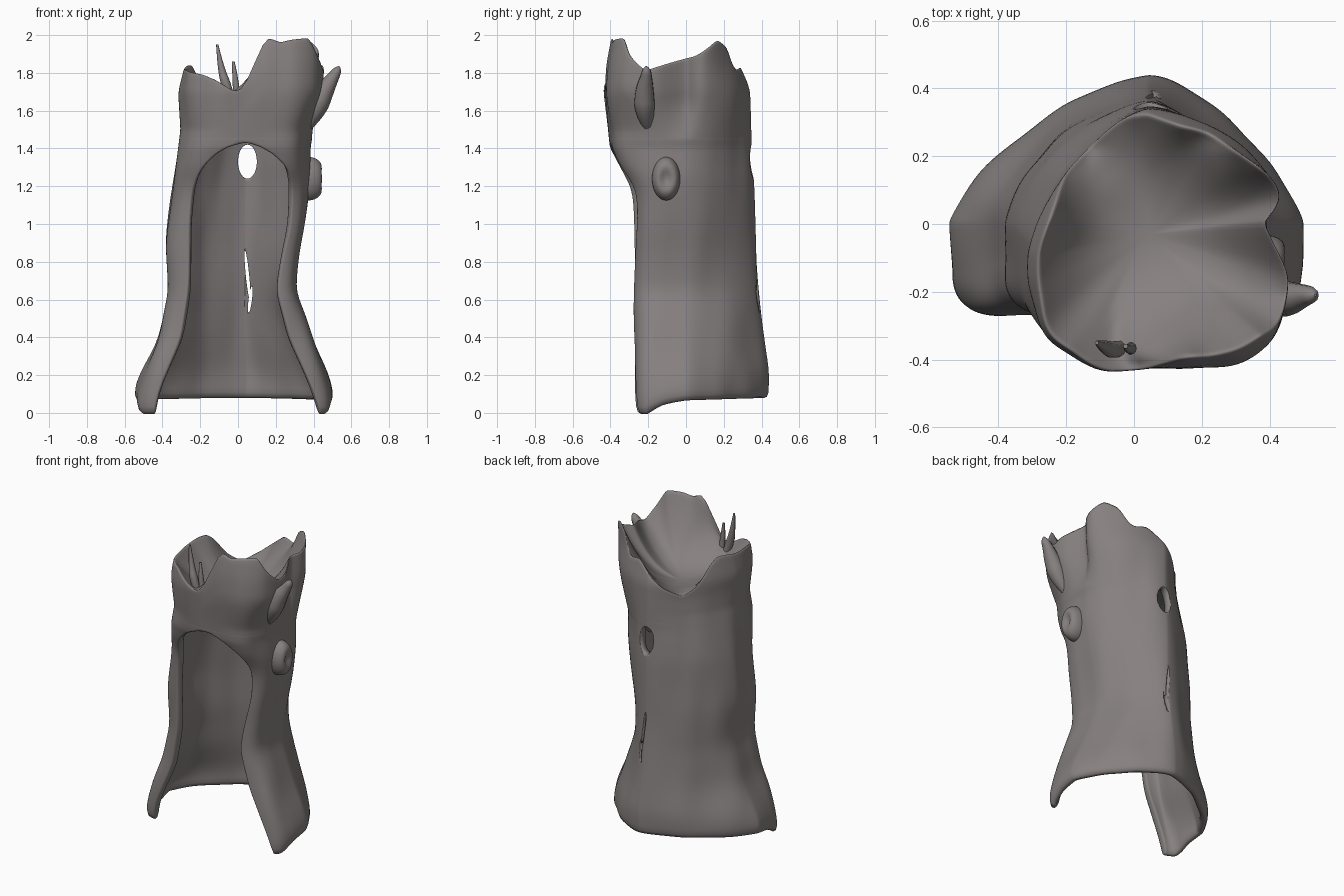
import bpy, bmesh, math
from mathutils import Vector, noise

if "Cube" in bpy.data.objects:
    bpy.data.objects.remove(bpy.data.objects["Cube"])

bark = bpy.data.materials.new("bark")
bark.diffuse_color = (0.24, 0.215, 0.215, 1)
bark.use_nodes = True
bark.node_tree.nodes["Principled BSDF"].inputs["Base Color"].default_value = bark.diffuse_color
XC = 0.04                                   # centre line of the arch


def lerp(table, v):
    if v <= table[0][0]:
        return table[0][1]
    for (a, p), (b, q) in zip(table, table[1:]):
        if v <= b:
            return p + (q - p) * (v - a) / (b - a)
    return table[-1][1]


# silhouettes against height
LEFT = [(0, -.54), (.1, -.545), (.25, -.49), (.4, -.42), (.65, -.365), (.9, -.385), (1.2, -.345), (1.5, -.305), (1.7, -.315), (1.85, -.28)]
RIGHT = [(0, .495), (.1, .5), (.25, .455), (.4, .395), (.65, .305), (.85, .325), (1, .355), (1.25, .385), (1.4, .385), (1.55, .42), (1.7, .46), (2, .47)]
BACK = [(0, .435), (.2, .44), (.5, .4), (.8, .375), (1.2, .36), (1.4, .345), (1.7, .34), (1.85, .3)]
FRONT = [(0, .275), (.2, .28), (1.1, .285), (1.2, .305), (1.3, .36), (1.4, .4), (1.7, .435), (1.85, .425), (2, .39)]
# edges of the arched opening against height
OPEN_L = [(0, -.44), (.1, -.42), (.4, -.30), (.65, -.26), (1, -.25), (1.2, -.23), (1.3, -.185), (1.37, -.11), (1.41, -.04), (1.43, XC)]
OPEN_R = [(0, .44), (.1, .41), (.4, .27), (.65, .2), (.85, .24), (1, .28), (1.2, .29), (1.3, .255), (1.37, .18), (1.41, .11), (1.43, XC)]
# broken rim height against azimuth
RIM = [(-180, 1.85), (-165, 1.83), (-145, 1.82), (-125, 1.8), (-113, 1.77), (-97, 1.7), (-89, 1.73), (-82, 1.92), (-73, 2.03),
       (-65, 1.97), (-55, 1.99), (-42, 2.0), (-33, 1.9), (-22, 1.82), (-5, 1.87), (12, 1.9), (30, 1.99), (43, 1.95), (55, 1.82),
       (72, 1.84), (85, 1.78), (105, 1.68), (125, 1.62), (142, 1.68), (160, 1.81), (170, 1.85), (180, 1.85)]


def azimuth(x, y):
    return math.degrees(math.atan2(y + .03, x - XC))


def section(u, z):
    """Outline point at height z; u runs 0..4: front left, back left, back right, front right."""
    left = u <= 2
    side = XC - lerp(LEFT, z) if left else lerp(RIGHT, z) - XC
    v = u if left else 4 - u
    if v < 1:                               # flaps that close into the front wall
        n = lerp([(0, 7), (.5, 5), (1.2, 4), (1.5, 2.8), (1.7, 2.8 if left else 3.6)], z)
        gap = XC - lerp(OPEN_L, z) if left else lerp(OPEN_R, z) - XC
        end = math.acos(min(1, max(0, gap / side) ** (n / 2)))
        a = end * (1 - v)
        depth = -lerp(FRONT, z)
    else:
        n = lerp([(0, 1.45), (.8, 1.68), (1.5, 1.75)] if left else [(0, 1.45), (.8, 1.42), (1.3, 1.5), (1.6, 1.75)], z)
        a = (v - 1) * math.pi / 2
        depth = lerp(BACK, z)
    c = max(0, math.cos(a)) ** (2 / n)
    y = depth * max(0, math.sin(a)) ** (2 / n)
    if left:                                # left side of the crown sits further forward
        y -= lerp([(0, .0), (1.2, .02), (1.6, .1)], z) * c * (max(0, 1 + y / .43) if y < 0 else 1)
    x = XC + (-side if left else side) * c
    # hollow beside the broken branch
    az = azimuth(x, y)
    dent = 1 - .2 * math.exp(-((az - 2) / 11) ** 2) * lerp([(1.45, 0), (1.65, 1)], z)
    return Vector((XC + (x - XC) * dent, y * dent, z))


def trunk_point(u, z, scale=1):
    p = section(u, z)
    if z > 1.5:
        top = lerp(RIM, azimuth(p.x, p.y))
        p = section(u, 1.5 + (z - 1.5) / .5 * (top - 1.5))
    base = lerp([(-.22, -.01), (-.08, .06), (.4, .075)], p.y)
    p.z += base * max(0, 1 - z / .3)
    k = scale * (1 + .035 * noise.noise(Vector((p.x * 7, p.y * 7, p.z * 2.2))))
    return Vector((XC + (p.x - XC) * k, p.y * k, p.z))


def add_mesh(name, bm):
    me = bpy.data.meshes.new(name)
    bm.to_mesh(me)
    bm.free()
    me.shade_smooth()
    me.materials.append(bark)
    ob = bpy.data.objects.new(name, me)
    bpy.context.collection.objects.link(ob)
    return ob


def grid(name, rows):
    bm = bmesh.new()
    vs = [[bm.verts.new(p) for p in row] for row in rows]
    for a, b in zip(vs, vs[1:]):
        for i in range(len(a) - 1):
            bm.faces.new((a[i], a[i + 1], b[i + 1], b[i]))
    bmesh.ops.remove_doubles(bm, verts=bm.verts, dist=.0005)
    return add_mesh(name, bm)


def subdivide(ob):
    m = ob.modifiers.new("round", "SUBSURF")
    m.levels = m.render_levels = 1


us = [i / 22 for i in range(89)]

# hollow trunk with the arch; its top tucks inside the crown
zs = [i * .08 for i in range(15)] + [1.18, 1.23, 1.27, 1.31, 1.34, 1.37, 1.39, 1.41, 1.422, 1.43, 1.445, 1.46]
rows = [[trunk_point(u, z) for u in us] for z in zs]
rows += [[trunk_point(u, 1.47, s) + Vector((0, 0, dz)) for u in us] for s, dz in ((.985, .015), (.95, .03))]
trunk = grid("hollow_trunk", rows)
solid = trunk.modifiers.new("wall", "SOLIDIFY")
solid.thickness = .05
# thickness goes to the inside whichever way the faces point
f = min(trunk.data.polygons, key=lambda q: (q.center - Vector((0, .36, 1))).length)
solid.offset = -1 if f.normal.y > 0 else 1
subdivide(trunk)

# jagged crown: outer wall up to the rim, then a smooth bowl down to its middle
rows = [[trunk_point(u, z) for u in us] for z in [1.455, 1.475, 1.5] + [1.5 + i / 18 for i in range(1, 10)]]
rim = rows[-1]
heights = [p.z for p in rim]
for s in (.965, .92, .86, .78, .68, .56, .42, .26, .12, 0):
    w = int(12 * (1 - s)) + 1               # rim jaggedness fades towards the middle
    row = []
    for i, p in enumerate(rim):
        h = sum(heights[(i + j) % 88] for j in range(-w, w + 1)) / (2 * w + 1) if s < .95 else p.z
        row.append(Vector((XC + (p.x - XC) * s, p.y * s - .03 * (1 - s), 1.59 + (h - 1.59) * s ** 2.4)))
    rows.append(row)
subdivide(grid("jagged_crown", rows))

# ceiling of the hollow
grid("hollow_ceiling", [[Vector((XC + (p.x - XC) * s, p.y * s, z)) for p in (section(u, 1.45) for u in us)]
                        for s, z in ((.92, 1.44), (.8, 1.47), (.6, 1.49), (.3, 1.5), (0, 1.5))])


# knot hole and crack through the back
def cutter(name, loc, size, tilt=0):
    bm = bmesh.new()
    bmesh.ops.create_cone(bm, cap_ends=True, segments=28, radius1=1, radius2=1, depth=2)
    ob = add_mesh(name, bm)
    for v in ob.data.vertices:              # lay along y
        x, y, z = v.co
        v.co = (x * size[0], -z * .16, y * size[1])
    ob.location = loc
    ob.rotation_euler.y = tilt
    ob.hide_render = True
    ob.display_type = 'WIRE'
    ob.hide_set(True)
    cut = trunk.modifiers.new(name, "BOOLEAN")
    cut.operation = 'DIFFERENCE'
    cut.object = ob


cutter("knot_hole_cutter", (.05, .34, 1.33), (.05, .09))
cutter("crack_cutter_upper", (.05, .37, .73), (.009, .13), -.1)
cutter("crack_cutter_lower", (.065, .37, .6), (.009, .07), .12)


# splinters and broken branch: tapered tubes
def tube(name, pts):
    cu = bpy.data.curves.new(name, 'CURVE')
    cu.dimensions = '3D'
    cu.bevel_depth = 1
    cu.bevel_resolution = 3
    cu.use_fill_caps = True
    sp = cu.splines.new('NURBS')
    sp.points.add(len(pts) - 1)
    sp.use_endpoint_u = True
    sp.order_u = 3
    for q, (x, y, z, r) in zip(sp.points, pts):
        q.co = (x, y, z, 1)
        q.radius = r
    cu.materials.append(bark)
    bpy.context.collection.objects.link(bpy.data.objects.new(name, cu))


tube("splinter_tall", [(-.02, -.36, 1.6, .02), (-.06, -.375, 1.73, .028), (-.09, -.36, 1.82, .018), (-.11, -.35, 1.95, .006)])
tube("splinter_short", [(0, -.36, 1.6, .02), (-.01, -.375, 1.74, .02), (-.025, -.36, 1.86, .007)])
tube("broken_branch", [(.36, -.2, 1.5, .02), (.41, -.22, 1.6, .06), (.46, -.22, 1.71, .05), (.505, -.21, 1.78, .032),
                       (.53, -.21, 1.82, .022), (.535, -.21, 1.835, .004)])

# burl ring on the right side
bm = bmesh.new()
bmesh.ops.create_uvsphere(bm, u_segments=32, v_segments=20, radius=1)
for v in bm.verts:
    r = math.hypot(v.co.y, v.co.z)
    x = v.co.x * .1 - (.05 * math.exp(-(r / .5) ** 2) if v.co.x > 0 else 0)
    v.co = (.375 + x, -.105 + v.co.y * .075, 1.24 + v.co.z * .115)
add_mesh("side_burl", bm)
